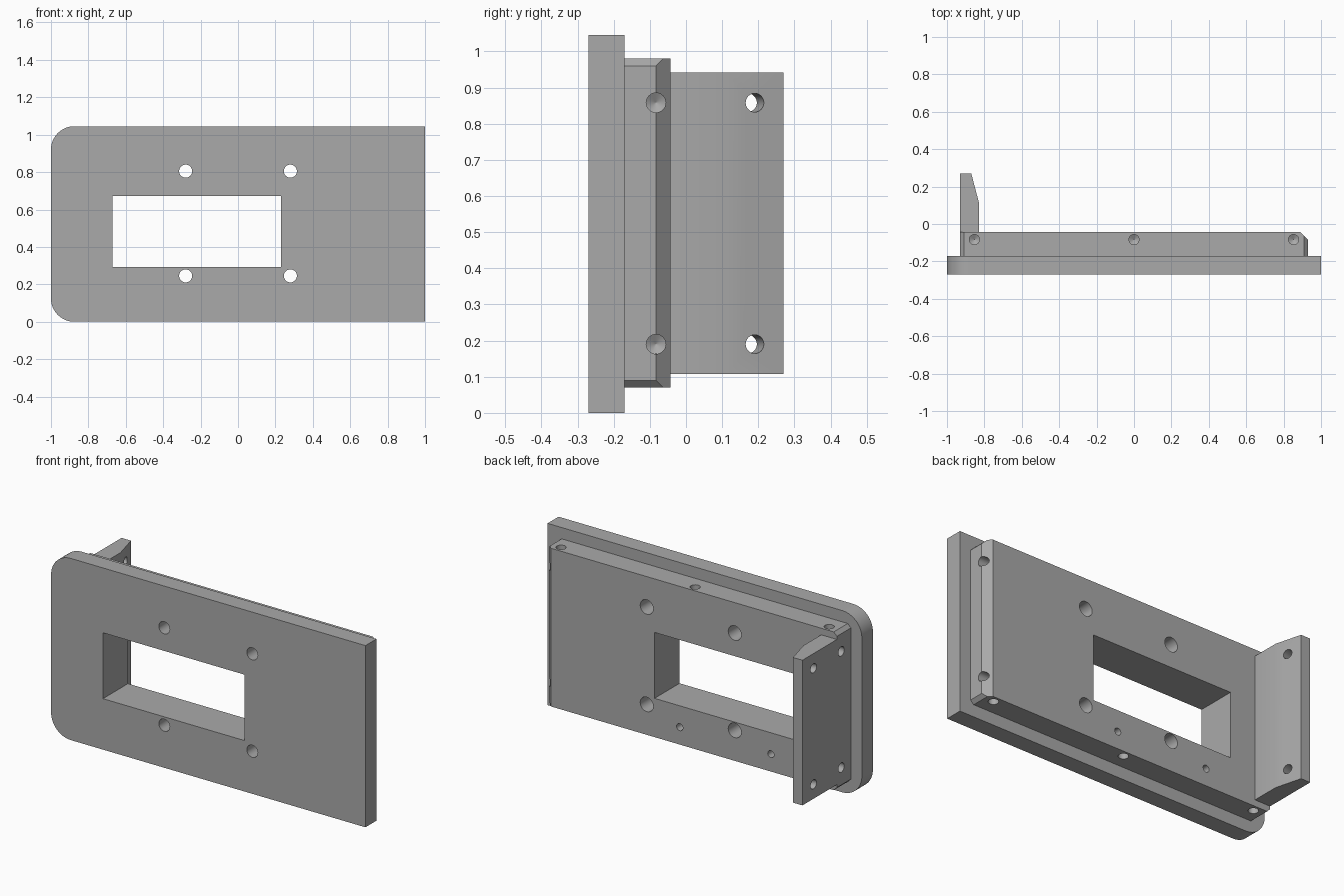
import bpy, bmesh, math
from mathutils import Vector

if "Cube" in bpy.data.objects:
    bpy.data.objects.remove(bpy.data.objects["Cube"])

grey = bpy.data.materials.new("plain grey")
grey.diffuse_color = (0.4, 0.4, 0.4, 1)
grey.use_nodes = True
grey.node_tree.nodes["Principled BSDF"].inputs["Base Color"].default_value = grey.diffuse_color


def add_object(name, bm):
    bmesh.ops.recalc_face_normals(bm, faces=bm.faces)
    mesh = bpy.data.meshes.new(name)
    bm.to_mesh(mesh)
    bm.free()
    mesh.materials.append(grey)
    obj = bpy.data.objects.new(name, mesh)
    bpy.context.collection.objects.link(obj)
    return obj


def prism(name, profile, lo, hi, axis):
    """Extrude an (x, z) profile along y, or an (x, y) profile along z."""
    bm = bmesh.new()
    place = (lambda a, b, t: (a, t, b)) if axis == 'y' else (lambda a, b, t: (a, b, t))
    face = bm.faces.new([bm.verts.new(place(a, b, lo)) for a, b in profile])
    ext = bmesh.ops.extrude_face_region(bm, geom=[face])
    move = Vector(place(0, 0, hi - lo))
    bmesh.ops.translate(bm, vec=move, verts=[v for v in ext['geom'] if isinstance(v, bmesh.types.BMVert)])
    return add_object(name, bm)


def drill(name, start, direction, sections, n=32):
    """Round cutter along a direction; sections are (distance, radius)."""
    bm = bmesh.new()
    d = Vector(direction).normalized()
    rot = d.to_track_quat('Z', 'Y')
    rings = []
    for dist, r in sections:
        c = Vector(start) + d * dist
        rings.append([bm.verts.new(c + rot @ Vector((r * math.cos(a), r * math.sin(a), 0)))
                      for a in (2 * math.pi * i / n for i in range(n))])
    for a, b in zip(rings, rings[1:]):
        for i in range(n):
            j = (i + 1) % n
            bm.faces.new((a[i], a[j], b[j], b[i]))
    bm.faces.new(rings[0])
    bm.faces.new(rings[-1])
    return add_object(name, bm)


def combine(target, other, operation):
    mod = target.modifiers.new(operation.lower(), 'BOOLEAN')
    mod.operation, mod.solver, mod.object = operation, 'EXACT', other
    bpy.context.view_layer.objects.active = target
    bpy.ops.object.modifier_apply(modifier=mod.name)
    bpy.data.objects.remove(other)


# Front plate with two rounded left corners
R, H = 0.125, 1.045
outline = [(1, 0), (1, H)]
for cz, start in ((H - R, 90), (R, 180)):
    for i in range(17):
        a = math.radians(start + 90 * i / 16)
        outline.append((-1 + R + R * math.cos(a), cz + R * math.sin(a)))
plate = prism("mounting_plate", outline, -0.27, -0.17, 'y')

# Raised rear block with clipped corners and a bevelled right edge
X, B, T, C = 0.93, 0.07, 0.98, 0.02
block = prism("rear_block", [(-X + C, B), (X - C, B), (X, B + C), (X, T - C),
                             (X - C, T), (-X + C, T), (-X, T - C), (-X, B + C)], -0.22, -0.043, 'y')
combine(block, prism("edge_cutter", [(0.93, -0.083), (0.97, -0.043), (0.97, 0), (0.847, 0)],
                     -0.1, 1.2, 'z'), 'DIFFERENCE')
combine(plate, block, 'UNION')

# Side tab with tapered tip
tab = prism("side_tab", [(-0.93, -0.1), (-0.83, -0.1), (-0.83, 0.118), (-0.87, 0.27), (-0.93, 0.27)],
            0.107, 0.942, 'z')
combine(plate, tab, 'UNION')

# Window opening
combine(plate, prism("window_cutter", [(-0.67, 0.293), (0.23, 0.293), (0.23, 0.672), (-0.67, 0.672)],
                     -0.4, 0.1, 'y'), 'DIFFERENCE')

# Four through holes, slightly wider at the rear
cutters = []
for x in (-0.28, 0.28):
    for z in (0.245, 0.805):
        cutters.append(drill("bolt_hole", (x, -0.3, z), (0, 1, 0), [(0, 0.034), (0.27, 0.042)]))

# Small blind holes in the rear face
for x in (-0.51, 0.07):
    cutters.append(drill("pilot_hole", (x, 0, 0.17), (0, -1, 0), [(0, 0.02), (0.12, 0.02), (0.13, 0.002)]))

# Blind edge holes with pointed ends
tip = [(-0.05, 0.027), (0.08, 0.027), (0.095, 0.001)]
for x in (-0.853, 0, 0.853):
    cutters.append(drill("edge_hole", (x, -0.083, T), (0, 0, -1), tip))
    cutters.append(drill("edge_hole", (x, -0.083, B), (0, 0, 1), tip))
for z in (0.19, 0.858):
    for s in (-1, 1):
        cutters.append(drill("edge_hole", (s * X, -0.083, z), (-s, 0, 0), tip))
    # Tab holes square to the tapered face
    cutters.append(drill("tab_hole", (-0.85, 0.19, z), (-1, -0.26, 0), [(-0.08, 0.026), (0.2, 0.026)]))
for c in cutters:
    combine(plate, c, 'DIFFERENCE')

# Smooth round walls, keep flat edges crisp
bpy.ops.object.select_all(action='DESELECT')
plate.select_set(True)
bpy.context.view_layer.objects.active = plate
bpy.ops.object.shade_smooth_by_angle(angle=math.radians(20))
